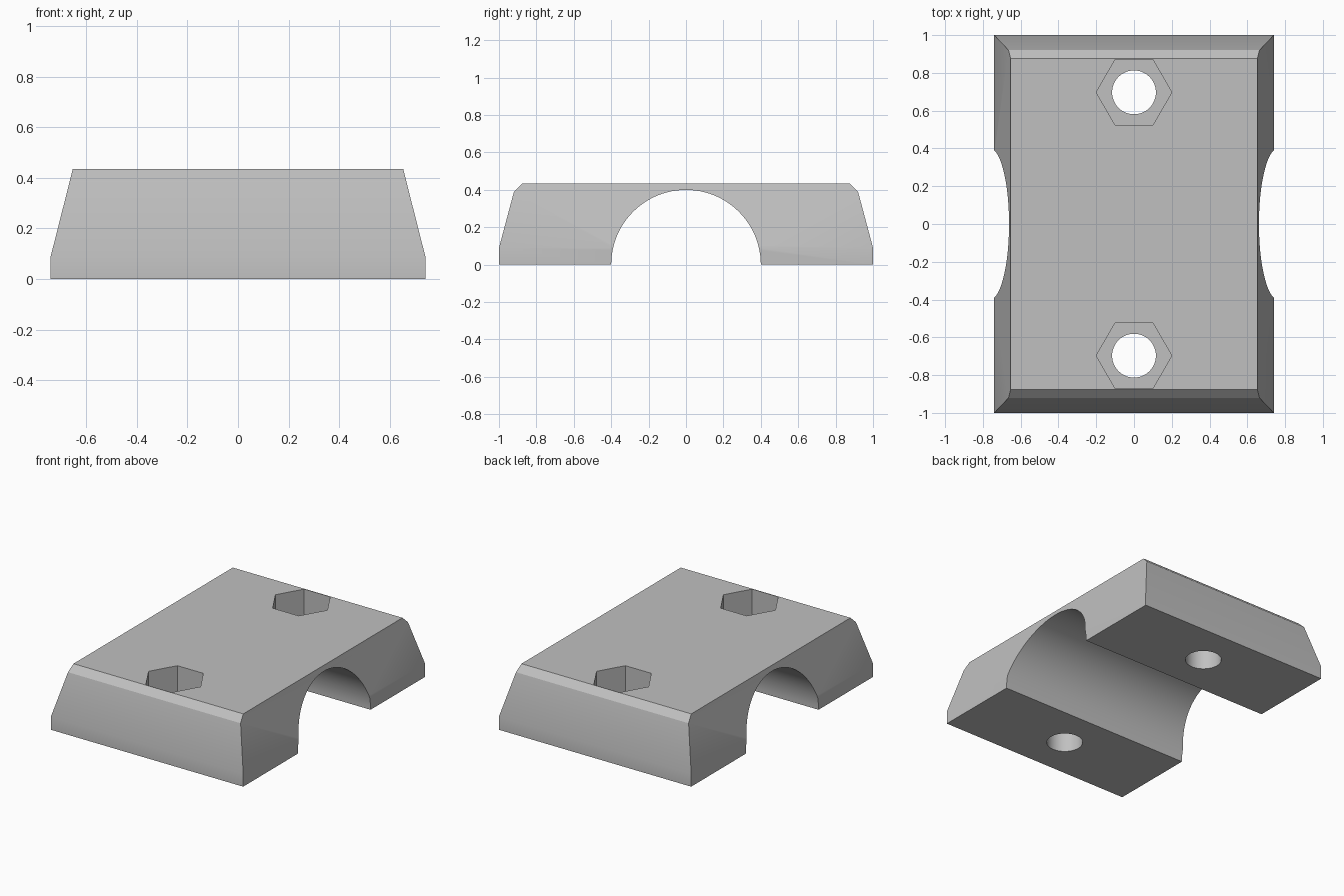
import bpy
import bmesh
import math
from mathutils import Matrix

if "Cube" in bpy.data.objects:
    bpy.data.objects.remove(bpy.data.objects["Cube"], do_unlink=True)

TOP = 0.435

grey = bpy.data.materials.new("plain grey")
grey.use_nodes = True
colour = (0.53, 0.53, 0.53, 1)
grey.diffuse_color = colour
grey.node_tree.nodes["Principled BSDF"].inputs["Base Color"].default_value = colour


def add_object(name, bm):
    bmesh.ops.recalc_face_normals(bm, faces=bm.faces)
    mesh = bpy.data.meshes.new(name)
    bm.to_mesh(mesh)
    bm.free()
    mesh.materials.append(grey)
    obj = bpy.data.objects.new(name, mesh)
    bpy.context.collection.objects.link(obj)
    return obj


def prism(name, sides, radius, length, matrix):
    bm = bmesh.new()
    bmesh.ops.create_cone(bm, cap_ends=True, segments=sides, radius1=radius,
                          radius2=radius, depth=length, matrix=matrix)
    return add_object(name, bm)


# Clamp body: stacked rectangles (half width, half length, height)
levels = [(0.74, 1, 0), (0.74, 1, 0.09), (0.664, 0.92, 0.39), (0.653, 0.875, TOP)]
bm = bmesh.new()
rings = [[bm.verts.new((sx * w, sy * l, z))
          for sx, sy in ((-1, -1), (1, -1), (1, 1), (-1, 1))] for w, l, z in levels]
bm.faces.new(rings[0])
bm.faces.new(rings[-1])
for low, high in zip(rings, rings[1:]):
    for i in range(4):
        j = (i + 1) % 4
        bm.faces.new((low[i], low[j], high[j], high[i]))
body = add_object("clamp_body", bm)

# Cutters: half-round channel, bolt holes and hexagonal nut pockets
cutters = [prism("channel_cutter", 96, 0.4, 3, Matrix.Rotation(math.pi / 2, 4, "Y"))]
for side, y in (("front", -0.697), ("back", 0.697)):
    cutters.append(prism(side + "_hole_cutter", 48, 0.116, 2,
                         Matrix.Translation((0, y, 0))))
    cutters.append(prism(side + "_nut_cutter", 6, 0.2, 1,
                         Matrix.Translation((0, y, 0.22 + 0.5))
                         @ Matrix.Rotation(math.pi / 2, 4, "Z")))

for cutter in cutters:
    cutter.hide_render = True
    cut = body.modifiers.new(cutter.name, "BOOLEAN")
    cut.operation = "DIFFERENCE"
    cut.solver = "EXACT"
    cut.object = cutter

bpy.ops.object.select_all(action="DESELECT")
body.select_set(True)
bpy.context.view_layer.objects.active = body
for cutter in cutters:
    bpy.ops.object.modifier_apply(modifier=cutter.name)
    bpy.data.objects.remove(cutter, do_unlink=True)
bpy.ops.object.shade_smooth_by_angle(angle=math.radians(29))
